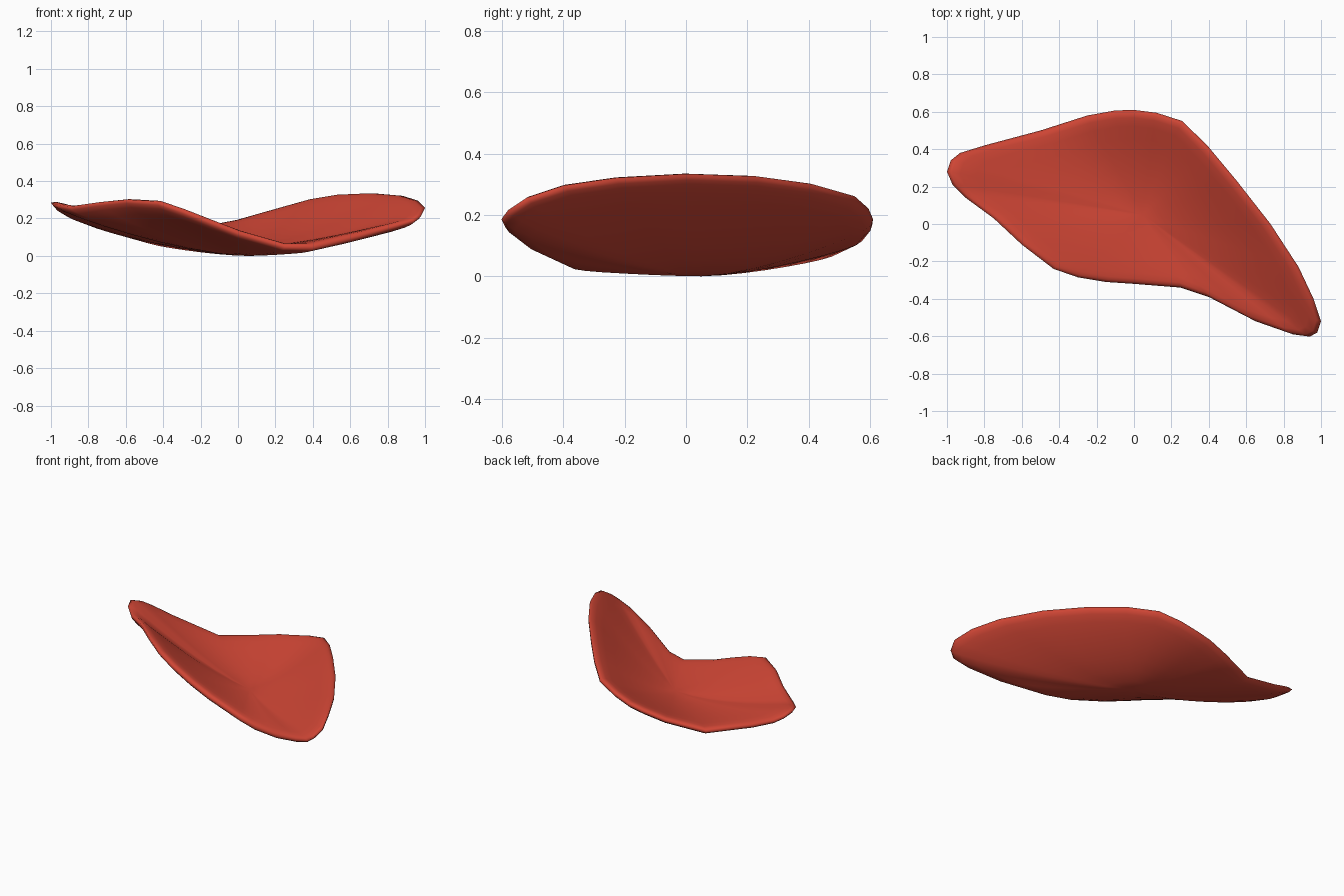
import bpy, bmesh
from mathutils import Vector

if "Cube" in bpy.data.objects:
    bpy.data.objects.remove(bpy.data.objects["Cube"])

# Rim of the curled petal: x, y, z
RIM = [(-1, .28, .288), (-.98, .34, .265), (-.93, .38, .235), (-.8, .42, .185),
       (-.5, .5, .095), (-.25, .58, .135), (-.1, .607, .17), (0, .61, .19),
       (.12, .595, .225), (.26, .55, .265), (.4, .41, .305), (.55, .23, .33),
       (.73, 0, .338), (.88, -.23, .325), (.96, -.4, .3), (1, -.52, .26),
       (.98, -.58, .22), (.94, -.602, .19), (.85, -.59, .165), (.65, -.52, .11),
       (.4, -.39, .05), (.25, -.34, .055), (0, -.32, .13), (-.15, -.31, .19),
       (-.3, -.285, .25), (-.43, -.24, .295), (-.6, -.11, .305),
       (-.75, .03, .29), (-.9, .14, .268), (-.97, .21, .278)]
# Ring scale and half thickness from centre to rim
RINGS = [(.15, .025), (.3, .025), (.45, .025), (.6, .025), (.74, .025),
         (.86, .024), (.94, .021), (.98, .014), (1, 0)]
C = Vector((.05, .05, .029))
N = len(RIM)


def surface():
    """Mid surface as rings around the centre."""
    pts = [C.copy()]
    for s, _ in RINGS:
        for x, y, z in RIM:
            pts.append(Vector((C.x + s * (x - C.x), C.y + s * (y - C.y),
                               C.z + (z - C.z) * s ** 1.55)))
    faces = [(0, 1 + (i + 1) % N, 1 + i) for i in range(N)]
    for r in range(len(RINGS) - 1):
        a, b = 1 + r * N, 1 + (r + 1) * N
        faces += [(a + i, a + (i + 1) % N, b + (i + 1) % N, b + i)
                  for i in range(N)]
    return pts, faces


pts, faces = surface()
mid = bpy.data.meshes.new("mid")
mid.from_pydata(pts, [], faces)
normals = [v.normal.copy() if v.normal.z > 0 else -v.normal for v in mid.vertices]
half = [RINGS[0][1]] + [t for _, t in RINGS for _ in range(N)]

# Upper and lower skins joined at the rim
bm = bmesh.new()
for side in (1, -1):
    vs = [bm.verts.new(p + n * t * side) for p, n, t in zip(pts, normals, half)]
    for f in faces:
        bm.faces.new([vs[i] for i in f])
bmesh.ops.remove_doubles(bm, verts=bm.verts, dist=1e-5)
bmesh.ops.recalc_face_normals(bm, faces=bm.faces)
low = min(v.co.z for v in bm.verts)
for v in bm.verts:
    v.co.z -= low
for f in bm.faces:
    f.smooth = True
mesh = bpy.data.meshes.new("petal")
bm.to_mesh(mesh)
bm.free()
bpy.data.meshes.remove(mid)
petal = bpy.data.objects.new("petal", mesh)
bpy.context.collection.objects.link(petal)

# Red material
red = bpy.data.materials.new("red")
red.diffuse_color = (.62, .06, .035, 1)
red.use_nodes = True
red.node_tree.nodes["Principled BSDF"].inputs["Base Color"].default_value = red.diffuse_color
mesh.materials.append(red)
